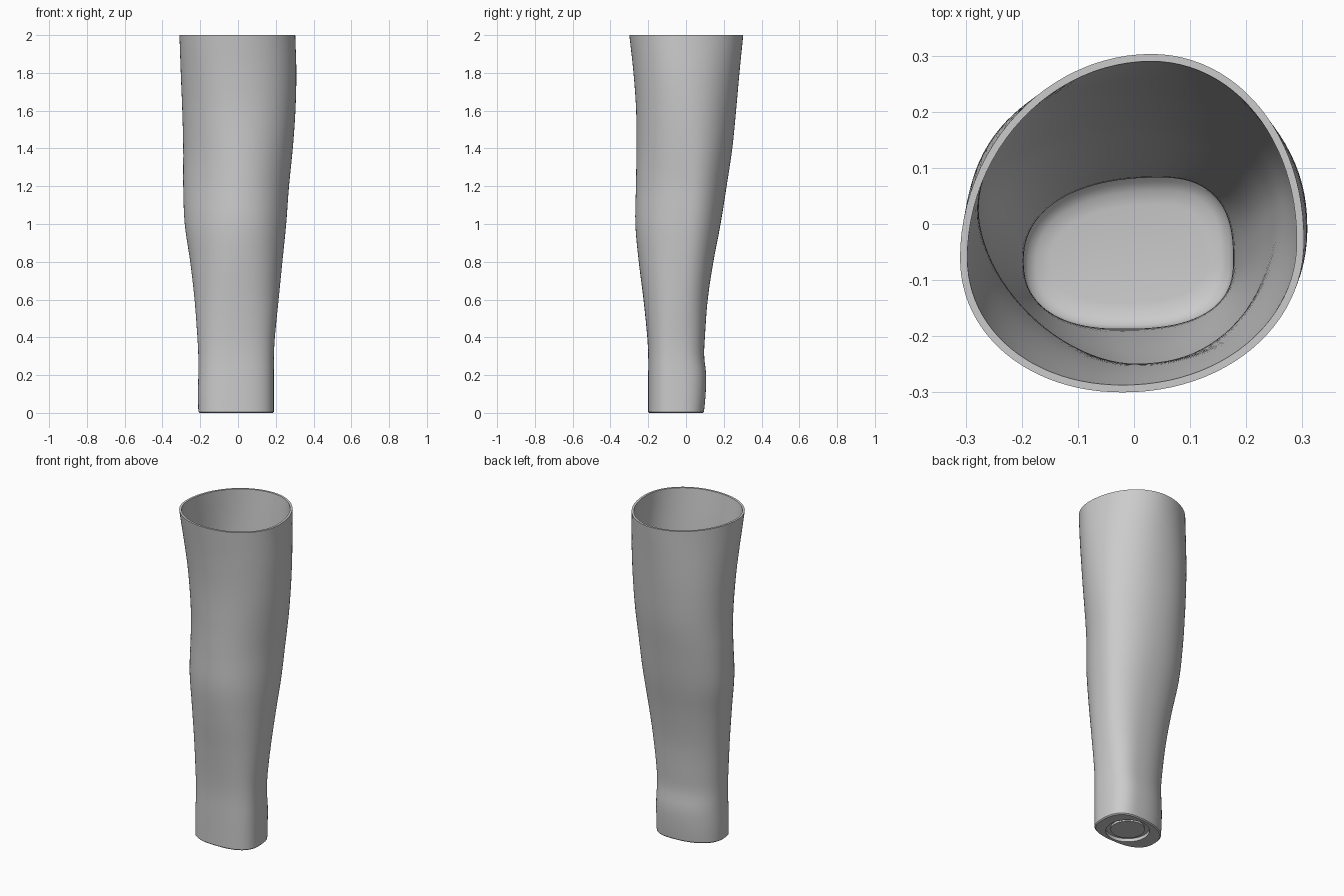
import bpy, bmesh, math

cube = bpy.data.objects.get("Cube")
if cube:
    bpy.data.objects.remove(cube, do_unlink=True)

SEGMENTS = 96
WALL = 0.013
FLOOR = 0.05

# Outline extents by height: z, left edge x, right edge x, front y, back y
EXTENTS = [
    (0.0, -.21, .19, -.20, .095),
    (0.1, -.212, .19, -.20, .104),
    (0.2, -.21, .19, -.20, .107),
    (0.3, -.21, .19, -.20, .096),
    (0.4, -.215, .195, -.205, .10),
    (0.6, -.23, .215, -.225, .115),
    (0.8, -.253, .235, -.25, .145),
    (1.0, -.282, .255, -.268, .183),
    (1.2, -.29, .27, -.265, .215),
    (1.4, -.29, .29, -.262, .245),
    (1.6, -.295, .304, -.264, .265),
    (1.8, -.303, .309, -.278, .283),
    (2.0, -.31, .303, -.30, .303),
]
# Where each extreme sits, then roundness of the four quadrants:
# z, y of +x side, x of back, y of -x side, x of front, four exponents
SHAPES = [
    (0.0, -.06, .05, -.07, -.02, 2.6, 2.3, 2.5, 2.6),
    (0.4, -.06, .04, -.06, -.02, 2.5, 2.2, 2.3, 2.5),
    (1.2, .03, -.01, .02, 0, 2.1, 2.1, 1.75, 2.1),
    (1.6, .01, 0, .01, 0, 2.1, 2.15, 1.9, 2.1),
    (2.0, -.03, .03, -.06, -.02, 2.05, 1.97, 2.08, 2.05),
]


def sample(table, z):
    """Smooth interpolation of a table row at height z."""
    i = max(k for k in range(len(table) - 1) if table[k][0] <= z or k == 0)
    rows = [table[min(max(k, 0), len(table) - 1)] for k in range(i - 1, i + 3)]
    z0, z1 = rows[1][0], rows[2][0]
    t = (z - z0) / (z1 - z0)
    out = []
    for a, b, c, d in list(zip(*rows))[1:]:
        before = (c - a) / max(rows[2][0] - rows[0][0], 1e-6) * (z1 - z0)
        after = (d - b) / max(rows[3][0] - rows[1][0], 1e-6) * (z1 - z0)
        out.append(b + before * t + (3 * (c - b) - 2 * before - after) * t ** 2
                   + (2 * (b - c) + before + after) * t ** 3)
    return out


def section(z, inset=0.0, height=None):
    """Closed outline built from four superellipse quadrants."""
    x_low, x_high, y_front, y_back = sample(EXTENTS, z)
    y_right, x_back, y_left, x_front, *powers = sample(SHAPES, z)
    x_low, x_high = x_low + inset, x_high - inset
    y_front, y_back = y_front + inset, y_back - inset
    quadrants = [(x_back, y_right, x_high, y_back), (x_back, y_left, x_low, y_back),
                 (x_front, y_left, x_low, y_front), (x_front, y_right, x_high, y_front)]
    points = []
    for k in range(SEGMENTS):
        angle = 2 * math.pi * k / SEGMENTS
        q = 4 * k // SEGMENTS
        cx, cy, ex, ey = quadrants[q]
        u = abs(math.cos(angle)) ** (2 / powers[q])
        v = abs(math.sin(angle)) ** (2 / powers[q])
        points.append((cx + (ex - cx) * u, cy + (ey - cy) * v, z if height is None else height))
    return points


def circle(radius, z):
    return [(radius * math.cos(2 * math.pi * k / SEGMENTS),
             -0.055 + radius * math.sin(2 * math.pi * k / SEGMENTS), z)
            for k in range(SEGMENTS)]


# Rings run from the inner floor up over the rim, down outside and under the base
heights = [2 * k / 50 for k in range(51)]
rings = [section(0, .06, FLOOR), section(0, .035, FLOOR + .004),
         section(0, .02, FLOOR + .014), section(.08, WALL)]
rings += [section(z, WALL) for z in heights if z > .1]
rings += [section(z) for z in reversed(heights) if z > 0]
rings += [section(0, 0, .006), section(0, .006, 0)]
rings += [circle(.122, 0), circle(.122, .02), circle(.095, .02), circle(.095, .008)]

bm = bmesh.new()
loops = [[bm.verts.new(p) for p in ring] for ring in rings]
for low, high in zip(loops, loops[1:]):
    for k in range(SEGMENTS):
        n = (k + 1) % SEGMENTS
        bm.faces.new((low[k], low[n], high[n], high[k]))
bm.faces.new(loops[0])
bm.faces.new(loops[-1])
bmesh.ops.recalc_face_normals(bm, faces=bm.faces)
mesh = bpy.data.meshes.new("sleeve_shell")
bm.to_mesh(mesh)
bm.free()

# Single plain grey
grey = bpy.data.materials.new("plain_grey")
grey.use_nodes = True
colour = (0.6, 0.6, 0.6, 1)
grey.diffuse_color = colour
grey.node_tree.nodes["Principled BSDF"].inputs["Base Color"].default_value = colour
mesh.materials.append(grey)

shell = bpy.data.objects.new("sleeve_shell", mesh)
bpy.context.collection.objects.link(shell)
bpy.context.view_layer.objects.active = shell
shell.select_set(True)
bpy.ops.object.shade_smooth_by_angle(angle=math.radians(35))
